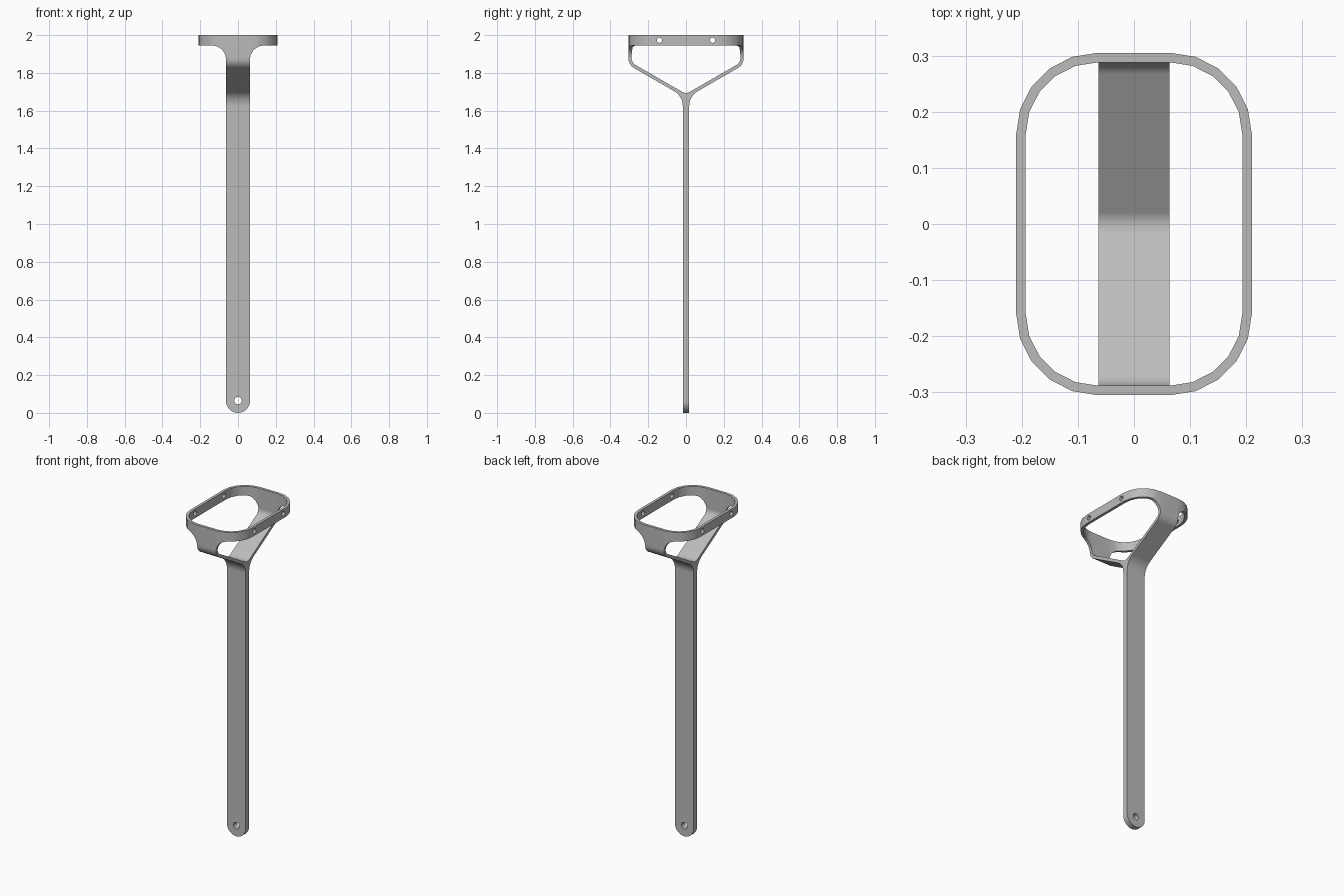
import bpy, bmesh, math
from mathutils import Vector

cube = bpy.data.objects.get("Cube")
if cube:
    bpy.data.objects.remove(cube, do_unlink=True)

grey = bpy.data.materials.new("plain_grey")
grey.use_nodes = True
grey.diffuse_color = (0.5, 0.5, 0.5, 1)
grey.node_tree.nodes["Principled BSDF"].inputs["Base Color"].default_value = (0.5, 0.5, 0.5, 1)


def rounded(corners, steps=8):
    """Outline from (u, v, radius) corners, each rounded with an arc."""
    out = []
    for i, (u, v, r) in enumerate(corners):
        p = Vector((u, v))
        if r == 0:
            out.append(p)
            continue
        a = (Vector(corners[i - 1][:2]) - p).normalized()
        b = (Vector(corners[(i + 1) % len(corners)][:2]) - p).normalized()
        half = a.angle(b) / 2
        centre = p + (a + b).normalized() * r / math.sin(half)
        t = r / math.tan(half)
        start, end = p + a * t - centre, p + b * t - centre
        w = math.pi - 2 * half
        for k in range(steps + 1):
            f = k / steps
            out.append(centre + (start * math.sin((1 - f) * w) + end * math.sin(f * w)) / math.sin(w))
    return out


def prism(name, outline, axis, lo, hi):
    """Extrude a closed outline along an axis."""
    place = {"x": lambda p, d: (d, p[0], p[1]),
             "y": lambda p, d: (p[0], d, p[1]),
             "z": lambda p, d: (p[0], p[1], d)}[axis]
    bm = bmesh.new()
    rows = [[bm.verts.new(place(p, d)) for p in outline] for d in (lo, hi)]
    n = len(outline)
    bm.faces.new(rows[0])
    bm.faces.new(rows[1])
    for i in range(n):
        j = (i + 1) % n
        bm.faces.new((rows[0][i], rows[0][j], rows[1][j], rows[1][i]))
    bmesh.ops.recalc_face_normals(bm, faces=bm.faces)
    mesh = bpy.data.meshes.new(name)
    bm.to_mesh(mesh)
    bm.free()
    mesh.materials.append(grey)
    obj = bpy.data.objects.new(name, mesh)
    bpy.context.collection.objects.link(obj)
    return obj


def activate(obj):
    bpy.ops.object.select_all(action="DESELECT")
    obj.select_set(True)
    bpy.context.view_layer.objects.active = obj


def cut(obj, cutter, operation="DIFFERENCE"):
    mod = obj.modifiers.new("cut", "BOOLEAN")
    mod.operation, mod.solver, mod.object = operation, "EXACT", cutter
    activate(obj)
    bpy.ops.object.modifier_apply(modifier=mod.name)
    bpy.data.objects.remove(cutter, do_unlink=True)


def circle(u, v, r, n=16):
    return [(u + r * math.cos(2 * math.pi * k / n), v + r * math.sin(2 * math.pi * k / n)) for k in range(n)]


def finish(obj):
    activate(obj)
    bpy.ops.object.shade_smooth_by_angle(angle=math.radians(30))
    mod = obj.modifiers.new("even_shading", "WEIGHTED_NORMAL")
    mod.keep_sharp = True


HALF = 0.0635   # half width of the strap
JOIN = 1.878    # height where the arms meet the ring wall
STEM = 0.017    # half thickness of the stem

# Forked handle: one side profile extruded across the strap width
outer = [(0.305, JOIN, 0), (0.305, 1.843, 0.06), (STEM, 1.677, 0.09), (STEM, 0, 0)]
inner = [(-0.288, JOIN, 0), (-0.288, 1.854, 0.042), (0, 1.688, 0.04), (0.288, 1.854, 0.042), (0.288, JOIN, 0)]
left = [(-y, z, r) for y, z, r in reversed(outer)]
handle = prism("forked_handle", rounded(outer + left + inner), "x", -HALF, HALF)

# Round the lower end of the stem
bm = bmesh.new()
bm.from_mesh(handle.data)
ends = [e for e in bm.edges
        if all(v.co.z < 0.001 for v in e.verts) and abs(e.verts[0].co.x - e.verts[1].co.x) < 0.001]
bmesh.ops.bevel(bm, geom=ends, offset=HALF - 0.0005, segments=8, profile=0.5, affect="EDGES")
bm.to_mesh(handle.data)
bm.free()

# Hanging hole
cut(handle, prism("hole_cutter", circle(0, 0.065, 0.02), "y", -0.1, 0.1))
finish(handle)


# Ring: rounded rectangular wall
def plan(x, y, r):
    return rounded([(x, y, r), (-x, y, r), (-x, -y, r), (x, -y, r)], 5)


ring = prism("ring", plan(0.21, 0.305, 0.145), "z", JOIN, 2)
cut(ring, prism("inside_cutter", plan(0.193, 0.288, 0.128), "z", 1.8, 2.1))

# Trim the wall so it flares from the arms into the ring
side = [(0.3, 2.1, 0), (0.3, 1.945, 0), (HALF, 1.945, 0.075), (HALF, 1.8, 0)]
mirrored = [(-x, z, r) for x, z, r in reversed(side)]
cut(ring, prism("flare_cutter", rounded(side + mirrored, 10), "y", -0.5, 0.5), "INTERSECT")

# Fixing holes through both long sides
for y in (-0.14, 0.14):
    cut(ring, prism("hole_cutter", circle(y, 1.973, 0.014), "x", -0.5, 0.5))
finish(ring)
